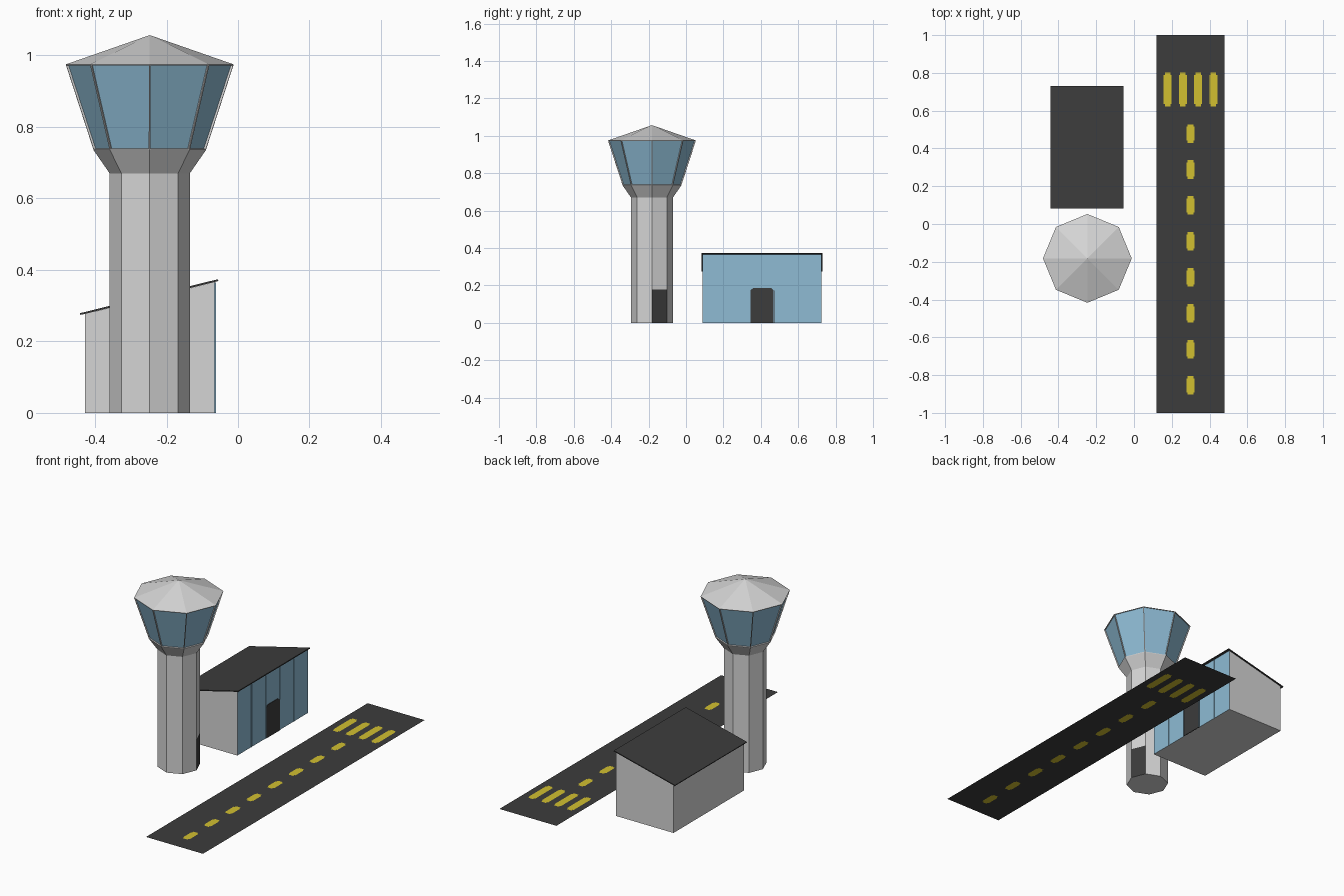
import bpy, bmesh, math

if "Cube" in bpy.data.objects:
    bpy.data.objects.remove(bpy.data.objects["Cube"])


def material(name, r, g, b):
    m = bpy.data.materials.new(name)
    lin = lambda c: ((c / 255 + 0.055) / 1.055) ** 2.4 if c > 10 else c / 255 / 12.92
    m.diffuse_color = (lin(r), lin(g), lin(b), 1)
    m.use_nodes = True
    m.node_tree.nodes["Principled BSDF"].inputs["Base Color"].default_value = m.diffuse_color
    return m


GREY = material("light_grey", 213, 213, 213)
GLASS = material("blue_glass", 142, 187, 212)
DARK = material("dark_asphalt", 60, 60, 60)
YELLOW = material("yellow_paint", 210, 192, 48)


def finish(bm, name, mats, fix_normals=True):
    if fix_normals:
        bmesh.ops.recalc_face_normals(bm, faces=bm.faces[:])
    me = bpy.data.meshes.new(name)
    bm.to_mesh(me)
    bm.free()
    for m in mats:
        me.materials.append(m)
    ob = bpy.data.objects.new(name, me)
    bpy.context.collection.objects.link(ob)
    return ob


def prism(name, profile, axis, lo, hi, mats):
    """Extrude a 2D profile: axis 'y' takes (x, z) points, axis 'x' takes (y, z)."""
    bm = bmesh.new()
    at = (lambda p, t: (p[0], t, p[1])) if axis == 'y' else (lambda p, t: (t, p[0], p[1]))
    a = [bm.verts.new(at(p, lo)) for p in profile]
    b = [bm.verts.new(at(p, hi)) for p in profile]
    n = len(profile)
    bm.faces.new(a)
    bm.faces.new(b[::-1])
    for i in range(n):
        bm.faces.new((a[i], a[(i + 1) % n], b[(i + 1) % n], b[i]))
    return bm if mats is None else finish(bm, name, mats)


# Control tower: stacked octagon rings, (radius, z)
CX, CY, N = -0.247, -0.182, 8
bm = bmesh.new()
rings = []
for r, z in [(0.112, 0), (0.112, 0.177), (0.112, 0.67), (0.157, 0.735), (0.235, 0.975)]:
    rings.append([bm.verts.new((CX + r * math.cos(math.tau * i / N),
                                CY + r * math.sin(math.tau * i / N), z)) for i in range(N)])
bm.faces.new(rings[0][::-1])
panes = []
for k in range(4):
    for i in range(N):
        j = (i + 1) % N
        f = bm.faces.new((rings[k][i], rings[k][j], rings[k + 1][j], rings[k + 1][i]))
        if k == 0 and i == 0:
            f.material_index = 2          # tower door
        if k == 3:
            panes.append(f)
apex = bm.verts.new((CX, CY, 1.057))
for i in range(N):
    bm.faces.new((rings[4][i], rings[4][(i + 1) % N], apex))
bmesh.ops.recalc_face_normals(bm, faces=bm.faces[:])
# Recessed window panes inside grey frames
bmesh.ops.inset_individual(bm, faces=panes, thickness=0.004, depth=0)
bmesh.ops.inset_individual(bm, faces=panes, thickness=0.0005, depth=-0.006)
for f in panes:
    f.material_index = 1
finish(bm, "control_tower", [GREY, GLASS, DARK], False)

# Terminal building with a glazed wall facing the runway
X0, X1, Y0, Y1 = -0.428, -0.066, 0.088, 0.724
bm = prism("", [(X0, 0), (X1, 0), (X1, 0.366), (X0, 0.277)], 'y', Y0, Y1, None)
bmesh.ops.recalc_face_normals(bm, faces=bm.faces[:])
for f in bm.faces:
    f.material_index = 1 if f.normal.x > 0.9 else 0
finish(bm, "terminal_building", [GREY, GLASS])

# Sloping roof slab
prism("terminal_roof", [(-0.441, 0.274), (-0.055, 0.369), (-0.056, 0.374), (-0.442, 0.279)],
      'y', 0.082, 0.731, [DARK])

# Thin mullions dividing the glass into five panels
STEP = (Y1 - Y0) / 5
for i in range(1, 5):
    y = Y0 + STEP * i
    prism(f"mullion_{i}", [(y - 0.0015, 0), (y + 0.0015, 0), (y + 0.0015, 0.365), (y - 0.0015, 0.365)],
          'x', X1 - 0.002, X1 + 0.004, [GLASS])

# Terminal door plate with clipped top corners
D0, D1 = 0.342, 0.472
prism("terminal_door", [(D0, 0), (D1, 0), (D1, 0.172), (D1 - 0.018, 0.187),
                        (D0 + 0.018, 0.187), (D0, 0.172)], 'x', X1 - 0.002, X1 + 0.003, [DARK])

# Runway: flat sheet cut along the edges of the painted marks
marks = [(0.299, 0.479 - 0.1905 * i, 0.021, 0.049) for i in range(8)]        # centre dashes
marks += [(0.178 + 0.0808 * i, 0.712, 0.021, 0.09) for i in range(4)]        # threshold bars
SX, SY = 0.006, 0.012                                                        # stepped corners
xs, ys = {0.119, 0.479}, {-1.0, 1.0}
for cx, cy, w, h in marks:
    for s in (-1, 1):
        xs |= {round(cx + s * w, 4), round(cx + s * (w - SX), 4)}
        ys |= {round(cy + s * h, 4), round(cy + s * (h - SY), 4)}
xs, ys = sorted(xs), sorted(ys)


def painted(x, y):
    for cx, cy, w, h in marks:
        dx, dy = abs(x - cx), abs(y - cy)
        if dx < w and dy < h and not (dx > w - SX and dy > h - SY):
            return True
    return False


bm = bmesh.new()
grid = [[bm.verts.new((x, y, 0)) for x in xs] for y in ys]
for j in range(len(ys) - 1):
    for i in range(len(xs) - 1):
        f = bm.faces.new((grid[j][i], grid[j][i + 1], grid[j + 1][i + 1], grid[j + 1][i]))
        f.material_index = int(painted((xs[i] + xs[i + 1]) / 2, (ys[j] + ys[j + 1]) / 2))
finish(bm, "runway", [DARK, YELLOW], False)
